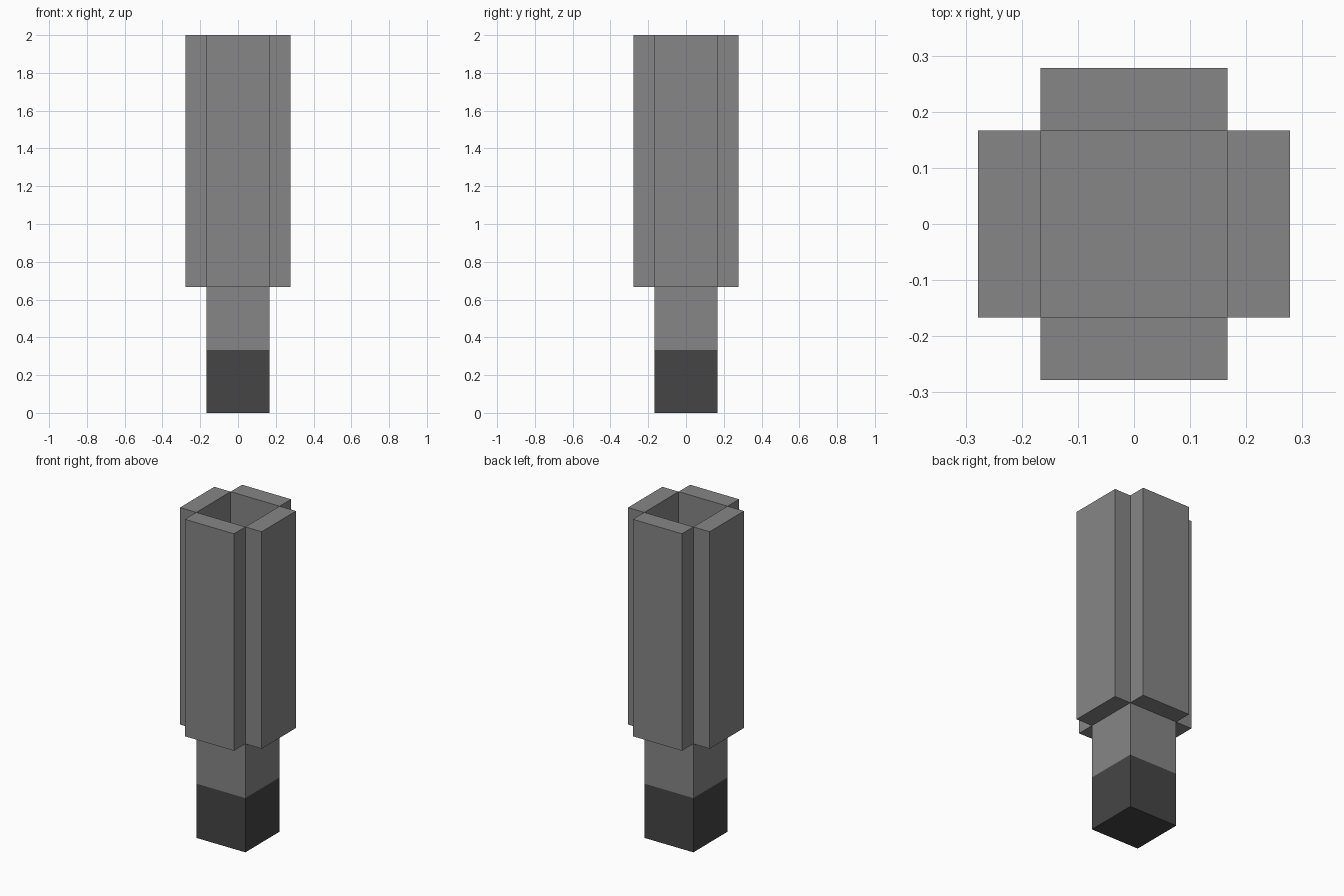
import bpy
from mathutils import Matrix
from math import pi

cube = bpy.data.objects.get("Cube")
if cube:
    bpy.data.objects.remove(cube)

UNIT = 1 / 3          # width of the square shaft
THICK = UNIT / 3      # thickness of the side panels
TOP = 2.0


def material(name, value):
    mat = bpy.data.materials.new(name)
    mat.use_nodes = True
    color = (value, value, value, 1)
    mat.diffuse_color = color
    mat.node_tree.nodes["Principled BSDF"].inputs["Base Color"].default_value = color
    return mat


def box(name, size, center, mat):
    bpy.ops.mesh.primitive_cube_add(size=1)
    ob = bpy.context.object
    ob.name = ob.data.name = name
    ob.data.transform(Matrix.Translation(center) @ Matrix.Diagonal((*size, 1)))
    ob.data.materials.append(mat)
    return ob


grey = material("mid grey", 0.24)
dark = material("dark grey", 0.06)

# Square shaft: dark base, grey neck closing the bottom of the socket
box("base", (UNIT, UNIT, UNIT), (0, 0, UNIT / 2), dark)
box("neck", (UNIT, UNIT, UNIT), (0, 0, UNIT * 1.5), grey)

# Four upright panels around the open socket
height = TOP - 2 * UNIT
for i, side in enumerate(("front", "left", "back", "right")):
    panel = box(side + "_panel", (UNIT, THICK, height),
                (0, -(UNIT + THICK) / 2, TOP - height / 2), grey)
    panel.data.transform(Matrix.Rotation(i * pi / 2, 4, "Z"))
